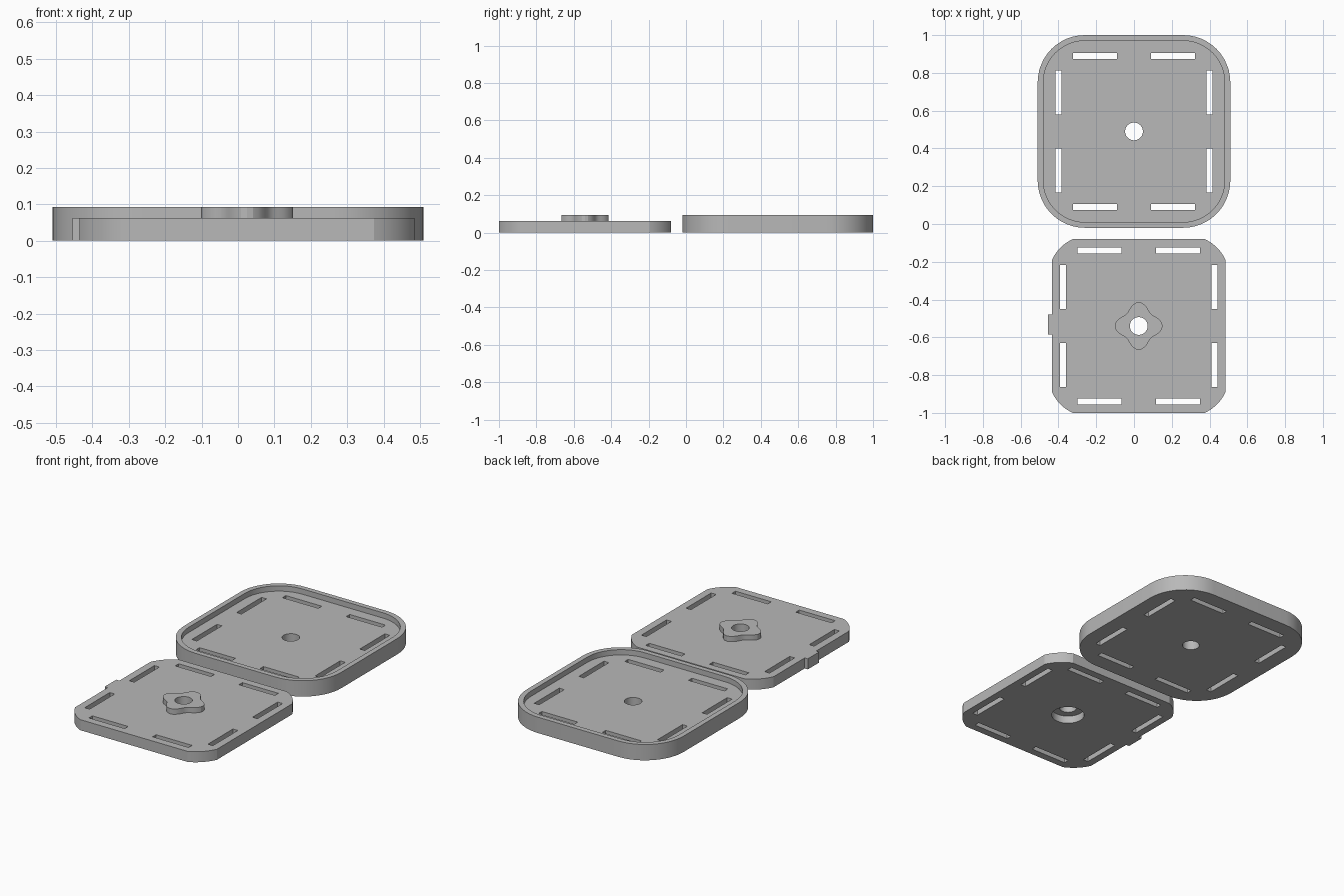
import bpy, bmesh
from math import cos, sin, radians, pi

cube = bpy.data.objects.get("Cube")
if cube:
    bpy.data.objects.remove(cube, do_unlink=True)

# One plain grey for everything
GREY = (0.48, 0.48, 0.48, 1.0)
grey = bpy.data.materials.new("plain_grey")
grey.use_nodes = True
grey.diffuse_color = GREY
grey.node_tree.nodes["Principled BSDF"].inputs["Base Color"].default_value = GREY


def prism(name, outline, z0, z1):
    """Extrude a closed counter-clockwise outline from z0 to z1."""
    bm = bmesh.new()
    base = bm.faces.new([bm.verts.new((x, y, z0)) for x, y in outline])
    top = bmesh.ops.extrude_face_region(bm, geom=[base])["geom"]
    verts = [v for v in top if isinstance(v, bmesh.types.BMVert)]
    bmesh.ops.translate(bm, verts=verts, vec=(0, 0, z1 - z0))
    bmesh.ops.recalc_face_normals(bm, faces=bm.faces)
    mesh = bpy.data.meshes.new(name)
    bm.to_mesh(mesh)
    bm.free()
    mesh.materials.append(grey)
    obj = bpy.data.objects.new(name, mesh)
    bpy.context.collection.objects.link(obj)
    return obj


def rounded(cx, cy, inset, radius, a0=0, a1=90, steps=12):
    """Square with one arc per corner, centred at +-inset."""
    pts = []
    for k, (sx, sy) in enumerate(((1, 1), (-1, 1), (-1, -1), (1, -1))):
        for i in range(steps + 1):
            a = radians(90 * k + a0 + (a1 - a0) * i / steps)
            pts.append((cx + sx * inset + radius * cos(a),
                        cy + sy * inset + radius * sin(a)))
    return pts


def polar(cx, cy, radius, wave=0.0, steps=48):
    """Circle, or a soft four-pointed shape when wave is set."""
    pts = []
    for i in range(steps):
        a = 2 * pi * i / steps
        r = radius + wave * cos(4 * a)
        pts.append((cx + r * cos(a), cy + r * sin(a)))
    return pts


def box(cx, cy, w, d):
    return [(cx - w / 2, cy - d / 2), (cx + w / 2, cy - d / 2),
            (cx + w / 2, cy + d / 2), (cx - w / 2, cy + d / 2)]


def combine(target, tool, operation):
    mod = target.modifiers.new("combine", "BOOLEAN")
    mod.operation = operation
    mod.solver = "EXACT"
    mod.object = tool
    bpy.context.view_layer.objects.active = target
    bpy.ops.object.modifier_apply(modifier=mod.name)
    bpy.data.objects.remove(tool, do_unlink=True)


def cut(target, outline, z0, z1):
    combine(target, prism("cutter", outline, z0, z1), "DIFFERENCE")


def cut_slots(target, cx, cy):
    """Two strap slots along each of the four sides."""
    edge, along, length, width = 0.4, 0.207, 0.233, 0.032
    for s in (-1, 1):
        for t in (-1, 1):
            cut(target, box(cx + t * along, cy + s * edge, length, width), -0.1, 0.2)
            cut(target, box(cx + s * edge, cy + t * along, width, length), -0.1, 0.2)


def smooth(obj):
    bpy.ops.object.select_all(action="DESELECT")
    obj.select_set(True)
    bpy.context.view_layer.objects.active = obj
    bpy.ops.object.shade_smooth_by_angle(angle=radians(20))


PLATE, TOP, HOLE = 0.062, 0.093, 0.047

# Rounded tray with a raised rim
TRAY = (0, 0.49)
tray = prism("rimmed_tray", rounded(*TRAY, 0.26, 0.25), 0, TOP)
cut(tray, rounded(*TRAY, 0.26, 0.22), PLATE, 0.2)
cut(tray, polar(*TRAY, HOLE), -0.1, 0.2)
cut_slots(tray, *TRAY)
smooth(tray)

# Flat plate with clipped corners, side tab and centre boss
LID = (0.025, -0.54)
lid = prism("slotted_plate", rounded(*LID, 0.259, 0.22, 24, 66), 0, PLATE)
combine(lid, prism("side_tab", box(-0.44, LID[1] + 0.008, 0.03, 0.106), 0, PLATE), "UNION")
combine(lid, prism("centre_boss", polar(*LID, 0.1085, 0.0175), 0.05, TOP), "UNION")
cut(lid, polar(*LID, 0.09), -0.1, 0.045)
cut(lid, polar(*LID, HOLE), -0.1, 0.2)
cut_slots(lid, *LID)
smooth(lid)
